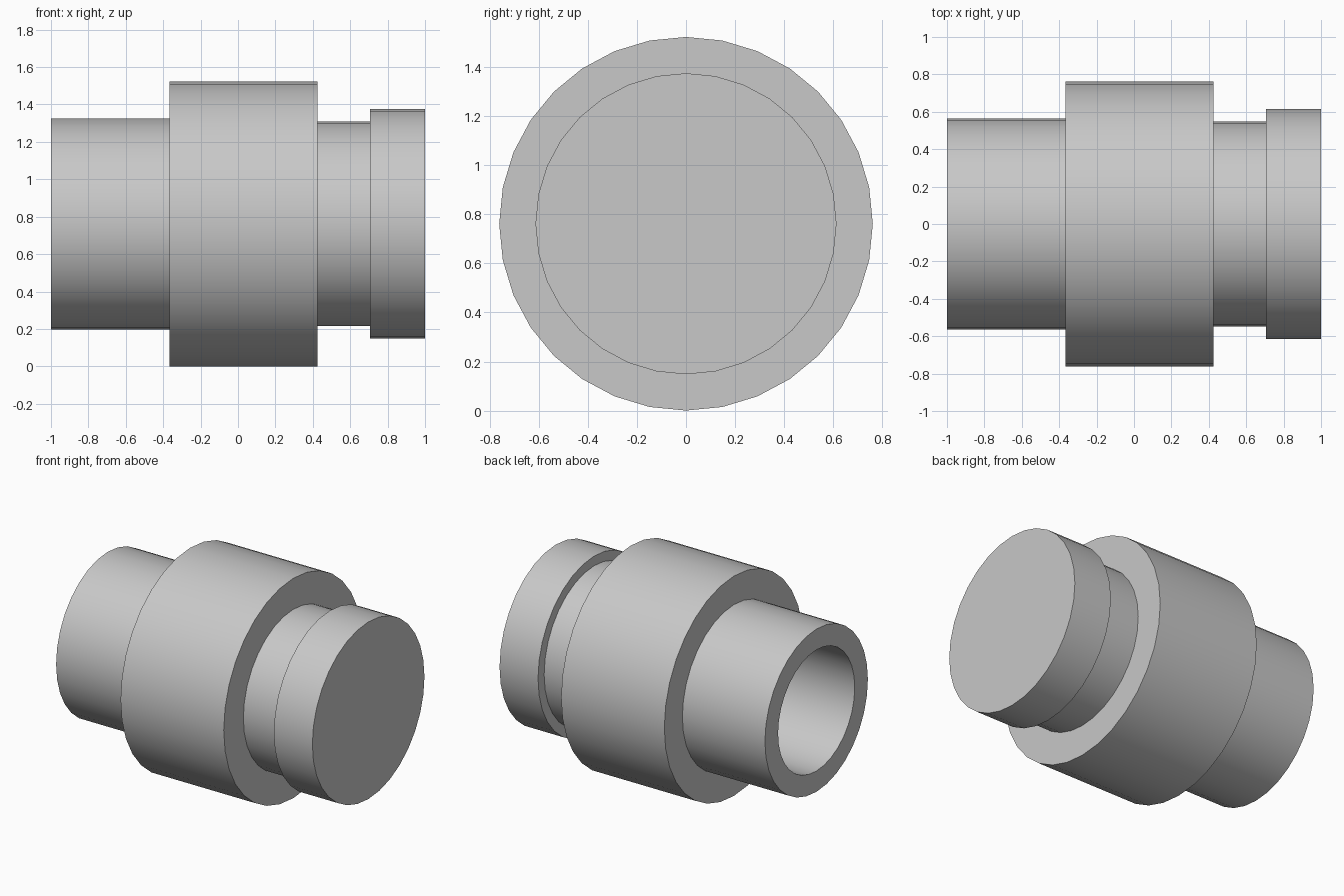
import bpy, bmesh, math
from mathutils import Vector

cube = bpy.data.objects.get("Cube")
if cube:
    bpy.data.objects.remove(cube, do_unlink=True)

SIDES = 32
AXIS_Z = 0.762

# One plain grey metal
grey = bpy.data.materials.new("grey_metal")
grey.use_nodes = True
colour = (0.58, 0.58, 0.58, 1)
grey.diffuse_color = colour
grey.node_tree.nodes["Principled BSDF"].inputs["Base Color"].default_value = colour


def lathe(name, profile):
    """Turn an (x, radius) profile around the horizontal axis."""
    bm = bmesh.new()
    verts = [bm.verts.new((x, 0, r)) for x, r in profile]
    edges = [bm.edges.new(pair) for pair in zip(verts, verts[1:])]
    bmesh.ops.spin(bm, geom=verts + edges, cent=(0, 0, 0), axis=(1, 0, 0),
                   angle=math.tau, steps=SIDES, use_duplicate=False)
    bmesh.ops.remove_doubles(bm, verts=bm.verts, dist=0.0001)
    bmesh.ops.recalc_face_normals(bm, faces=bm.faces)
    mesh = bpy.data.meshes.new(name)
    bm.to_mesh(mesh)
    bm.free()
    mesh.materials.append(grey)
    obj = bpy.data.objects.new(name, mesh)
    bpy.context.collection.objects.link(obj)
    obj.location = Vector((0, 0, AXIS_Z))
    bpy.ops.object.select_all(action="DESELECT")
    obj.select_set(True)
    bpy.context.view_layer.objects.active = obj
    bpy.ops.object.shade_smooth_by_angle(angle=math.radians(30))
    return obj


bore = [(0.705, 0), (0.705, 0.42), (-1, 0.42)]
sleeve = [(-1, 0.564), (-0.367, 0.564)]
collar = [(-0.367, 0.762), (0.424, 0.762)]
neck = [(0.424, 0.547), (0.705, 0.547)]
end_flange = [(0.705, 0.614), (1, 0.614), (1, 0)]

lathe("stepped_hollow_shaft", bore + sleeve + collar + neck + end_flange)
